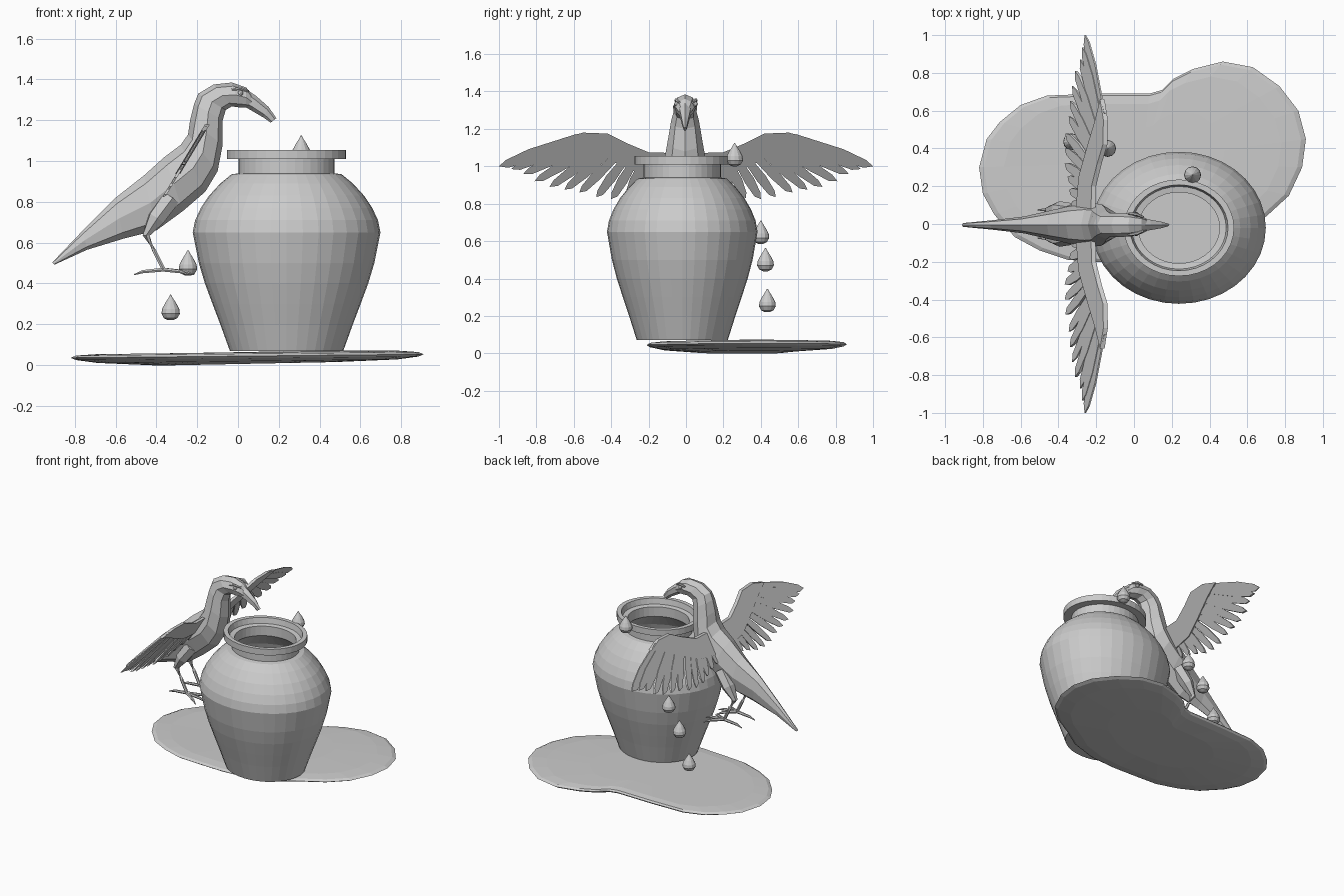
import bpy, bmesh, math
from mathutils import Vector

cube = bpy.data.objects.get("Cube")
if cube:
    bpy.data.objects.remove(cube, do_unlink=True)

clay = bpy.data.materials.new("plain grey")
clay.use_nodes = True
GREY = (0.6, 0.6, 0.6, 1)
clay.diffuse_color = GREY
clay.node_tree.nodes["Principled BSDF"].inputs["Base Color"].default_value = GREY


def finish(name, bm):
    bmesh.ops.recalc_face_normals(bm, faces=bm.faces[:])
    mesh = bpy.data.meshes.new(name)
    bm.to_mesh(mesh)
    bm.free()
    mesh.materials.append(clay)
    obj = bpy.data.objects.new(name, mesh)
    bpy.context.collection.objects.link(obj)
    return obj


def loft(bm, rings, caps=True):
    """Skin a list of closed rings that share one point count."""
    loops = [[bm.verts.new(p) for p in ring] for ring in rings]
    n = len(loops[0])
    for a, b in zip(loops, loops[1:]):
        for i in range(n):
            j = (i + 1) % n
            bm.faces.new((a[i], a[j], b[j], b[i]))
    if caps:
        bm.faces.new(loops[0][::-1])
        bm.faces.new(loops[-1])


def lathe(name, profile, centre, sides, squash=1.0):
    bm = bmesh.new()
    turns = [math.tau * i / sides for i in range(sides)]
    loft(bm, [[(centre[0] + r * math.cos(t), centre[1] + squash * r * math.sin(t), centre[2] + z)
               for t in turns] for r, z in profile])
    return finish(name, bm)


def body_ring(xt, zt, xb, zb, w, sides=8):
    """Oval section between a top point and a bottom point on the mid plane."""
    top, low = Vector((xt, -0.005, zt)), Vector((xb, -0.005, zb))
    mid, half = (top + low) / 2, (top - low) / 2
    turns = [math.tau * i / sides for i in range(sides)]
    return [mid + half * math.cos(t) + Vector((0, w * math.sin(t), 0)) for t in turns]


def limb(bm, points, sides=6):
    """Tapered tube through (x, y, z, radius) points."""
    rings = []
    for i, p in enumerate(points):
        a, b = points[max(i - 1, 0)], points[min(i + 1, len(points) - 1)]
        turn = (Vector(b[:3]) - Vector(a[:3])).to_track_quat('Z', 'Y')
        rings.append([Vector(p[:3]) + turn @ Vector((p[3] * math.cos(math.tau * k / sides),
                                                   p[3] * math.sin(math.tau * k / sides), 0))
                      for k in range(sides)])
    loft(bm, rings)


# Pot: outside, stepped rim, then the hollow inside
lathe("pot", [(.278, .07), (.325, .2), (.363, .3), (.4, .4), (.43, .5), (.46, .65), (.448, .71),
              (.42, .77), (.38, .83), (.325, .89), (.27, .935), (.236, .94), (.236, 1.01),
              (.292, 1.01), (.292, 1.055), (.26, 1.055), (.25, 1.015), (.215, 1.01),
              (.215, .94), (.36, .82), (.43, .65), (.37, .4), (.25, .1)],
      (.238, -.02, 0), 36, .875)

# Puddle: a thin bean-shaped slab with a bevelled edge and a slight tilt
edge = [(-.82, .3), (-.78, .45), (-.71, .54), (-.6, .63), (-.46, .68), (-.2, .69), (.08, .69),
        (.15, .71), (.21, .77), (.31, .82), (.47, .86), (.63, .83), (.77, .73), (.87, .6),
        (.91, .45), (.89, .3), (.82, .15), (.7, .04), (.54, -.05), (.4, -.14), (.2, -.2),
        (0, -.21), (-.2, -.2), (-.35, -.19), (-.5, -.14), (-.63, -.07), (-.74, .05), (-.8, .16)]


def puddle_ring(scale, lift):
    return [(.05 + (x - .05) * scale, .33 + (y - .33) * scale, .044 + .01 * x + lift) for x, y in edge]


bm = bmesh.new()
loft(bm, [puddle_ring(*s) for s in ((.5, -.038), (.85, -.025), (.97, -.011), (1, 0),
                                    (.97, .011), (.85, .018), (.5, .02))])
finish("puddle", bm)

# Falling drops
drop = [(.012, 0), (.033, .01), (.045, .032), (.042, .055), (.028, .082), (.012, .107), (.002, .125)]
for i, spot in enumerate([(.31, .26, 1), (-.14, .4, .585), (-.245, .425, .438), (-.33, .435, .22)]):
    lathe("water_drop_%d" % (i + 1), drop, spot, 12)

# Bird body from tail to face
bm = bmesh.new()
loft(bm, [body_ring(*s) for s in (
    (-.91, .503, -.9, .492, .01), (-.76, .66, -.74, .565, .025), (-.6, .82, -.56, .62, .045),
    (-.46, .93, -.4, .66, .08), (-.36, 1.02, -.27, .755, .105), (-.28, 1.08, -.16, .85, .115),
    (-.245, 1.13, -.1, .95, .11), (-.235, 1.2, -.075, 1.08, .092), (-.215, 1.28, -.075, 1.2, .075),
    (-.195, 1.33, -.06, 1.25, .062), (-.12, 1.375, -.03, 1.268, .064), (-.03, 1.385, .01, 1.262, .06),
    (.04, 1.36, .04, 1.262, .047), (.075, 1.32, .06, 1.262, .032))])
finish("bird_body", bm)

# Beak
bm = bmesh.new()
loft(bm, [body_ring(*s, 6) for s in ((.05, 1.345, .035, 1.265, .038), (.09, 1.318, .07, 1.245, .032),
                                     (.15, 1.265, .125, 1.213, .02), (.188, 1.21, .16, 1.188, .008))])
finish("beak", bm)


def wing_point(y, z, off, side):
    """Place a wing outline point on the slanted wing plane."""
    return (-.15 - .6 * (1.18 - z) + off, side * y, z)


def plate(bm, outline, thick, side):
    loft(bm, [[wing_point(y, z, o, side) for y, z in outline] for o in (-thick, thick)])


arm = [(.04, 1.07), (.2, 1.075), (.32, 1.125), (.42, 1.175), (.55, 1.18), (.66, 1.15),
       (.54, 1.1), (.4, 1.03), (.25, .96), (.04, .93)]
tips = [(1, 1), (.935, .985), (.87, .96), (.81, .92), (.73, .89), (.65, .875), (.57, .86),
        (.48, .835), (.4, .825), (.32, .83), (.25, .85), (.18, .87), (.11, .88)]

for side, label in ((1, "left"), (-1, "right")):
    # Wing arm and its fan of feathers
    bm = bmesh.new()
    plate(bm, arm, .012, side)
    finish(label + "_wing_arm", bm)
    bm = bmesh.new()
    for i, tip in enumerate(tips):
        f = i / (len(tips) - 1)
        root, end = Vector((.58 - .5 * f, 1.155 - .12 * f)), Vector(tip)
        along = end - root
        across = Vector((-along.y, along.x)).normalized() * (.027 if i else .031)
        shape = [root - across * .6, root + along * .6 - across, root + along * .9 - across * .8, end,
                 root + along * .9 + across * .6, root + along * .6 + across, root + across * .6]
        plate(bm, shape, .004 + .003 * (i % 2), side)
    finish(label + "_feathers", bm)

    # Thigh, shank and toes
    y = side * .075
    bm = bmesh.new()
    limb(bm, [(-.33, y * .8, .82, .05), (-.4, y, .72, .046), (-.45, y, .635, .02),
              (-.41, y, .56, .011), (-.365, y, .47, .011)])
    for dx, dy in ((-.145, 0), (.15, 0), (.12, .07), (.12, -.07)):
        limb(bm, [(-.365, y, .468, .011), (-.365 + dx * .7, y + dy * .7, .458, .009),
                  (-.365 + dx, y + dy, .443, .003)])
    finish(label + "_leg", bm)

    # Eye with a heavy brow
    bm = bmesh.new()
    bmesh.ops.create_icosphere(bm, subdivisions=2, radius=.014)
    bmesh.ops.translate(bm, verts=bm.verts[:], vec=(.012, side * .05, 1.333))
    limb(bm, [(-.03, side * .056, 1.35, .006), (.012, side * .052, 1.356, .009),
              (.05, side * .036, 1.342, .006)])
    finish(label + "_eye", bm)
